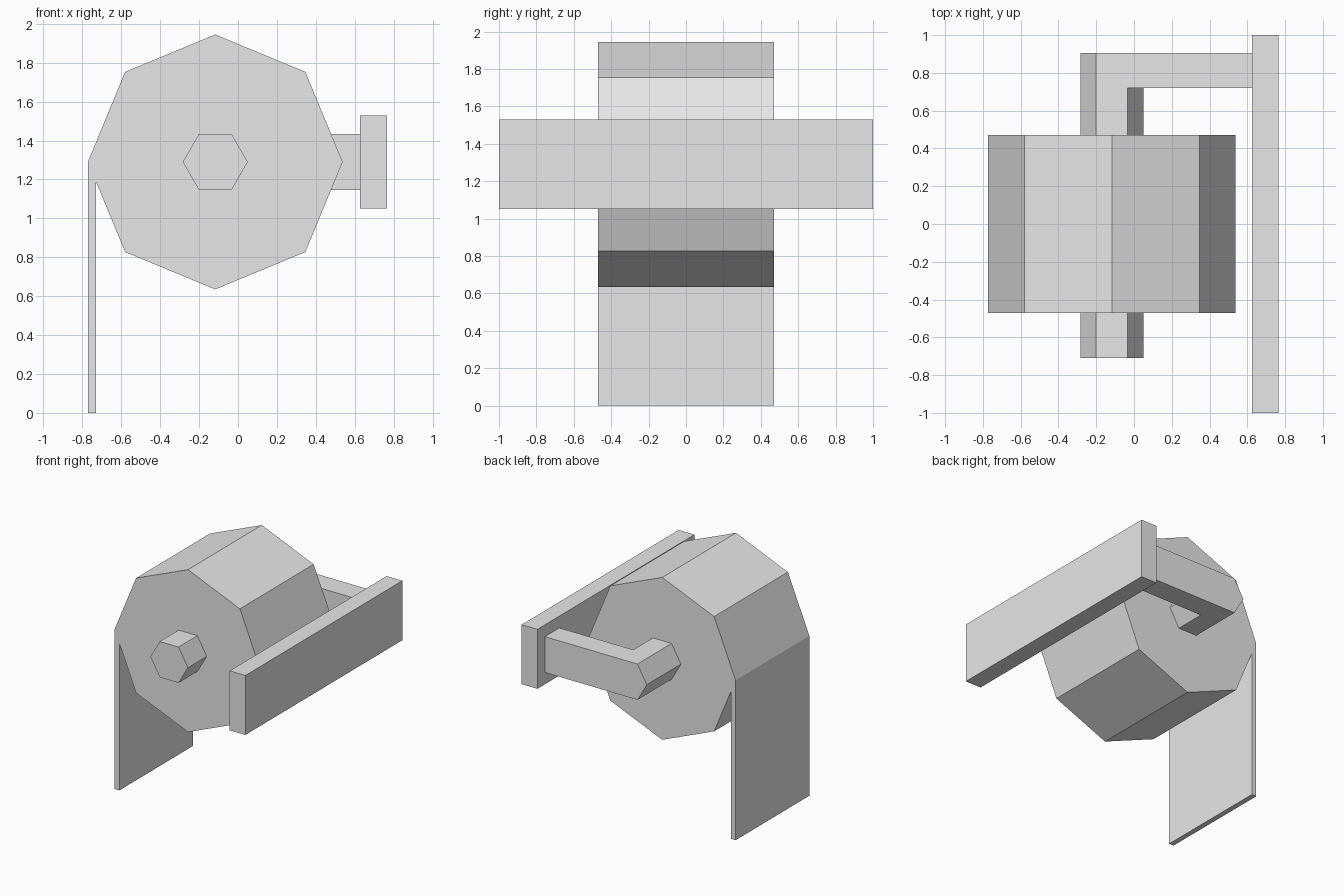
import bpy
import bmesh
from math import cos, sin, tau

cube = bpy.data.objects.get("Cube")
if cube:
    bpy.data.objects.remove(cube, do_unlink=True)

grey = bpy.data.materials.new("light grey")
grey.use_nodes = True
colour = (0.8, 0.8, 0.8, 1)
grey.diffuse_color = colour
grey.node_tree.nodes["Principled BSDF"].inputs["Base Color"].default_value = colour

CX, CZ = -0.117, 1.29     # roll axis
ROLL_R, ROD_R = 0.655, 0.167
HALF_W = 0.47             # half width of the paper
ARM_Y, BACK_Y = 0.72, 0.905
PLATE_X = 0.626


def prism(name, profile, y0, y1):
    """Extrude an x-z profile from y0 to y1."""
    bm = bmesh.new()
    face = bm.faces.new([bm.verts.new((x, y0, z)) for x, z in profile])
    result = bmesh.ops.extrude_face_region(bm, geom=[face])
    verts = [v for v in result["geom"] if isinstance(v, bmesh.types.BMVert)]
    bmesh.ops.translate(bm, verts=verts, vec=(0, y1 - y0, 0))
    bmesh.ops.recalc_face_normals(bm, faces=bm.faces)
    mesh = bpy.data.meshes.new(name)
    bm.to_mesh(mesh)
    bm.free()
    mesh.materials.append(grey)
    obj = bpy.data.objects.new(name, mesh)
    bpy.context.collection.objects.link(obj)
    return obj


def ring(radius, sides):
    return [(CX + radius * cos(tau * i / sides), CZ + radius * sin(tau * i / sides))
            for i in range(sides)]


# Paper roll and the hexagonal rod through it
octagon = ring(ROLL_R, 8)
prism("paper_roll", octagon, -HALF_W, HALF_W)
hexagon = ring(ROD_R, 6)
prism("rod", hexagon, -0.71, ARM_Y)

# Arm: the left half of the rod outline, stretched sideways to the wall plate
top, bottom = hexagon[2][1], hexagon[4][1]
prism("arm", [(PLATE_X, top)] + hexagon[2:5] + [(PLATE_X, bottom)], ARM_Y, BACK_Y)

# Wall plate
prism("wall_plate", [(PLATE_X, 1.05), (0.766, 1.05), (0.766, 1.53), (PLATE_X, 1.53)], -1, 1)

# Hanging sheet, its top cut to lie against the roll
left, low = octagon[4], octagon[5]
inner_x = -0.73
t = (inner_x - left[0]) / (low[0] - left[0])
inner_z = left[1] + t * (low[1] - left[1])
prism("hanging_sheet", [(left[0], 0), (inner_x, 0), (inner_x, inner_z), left], -HALF_W, HALF_W)
